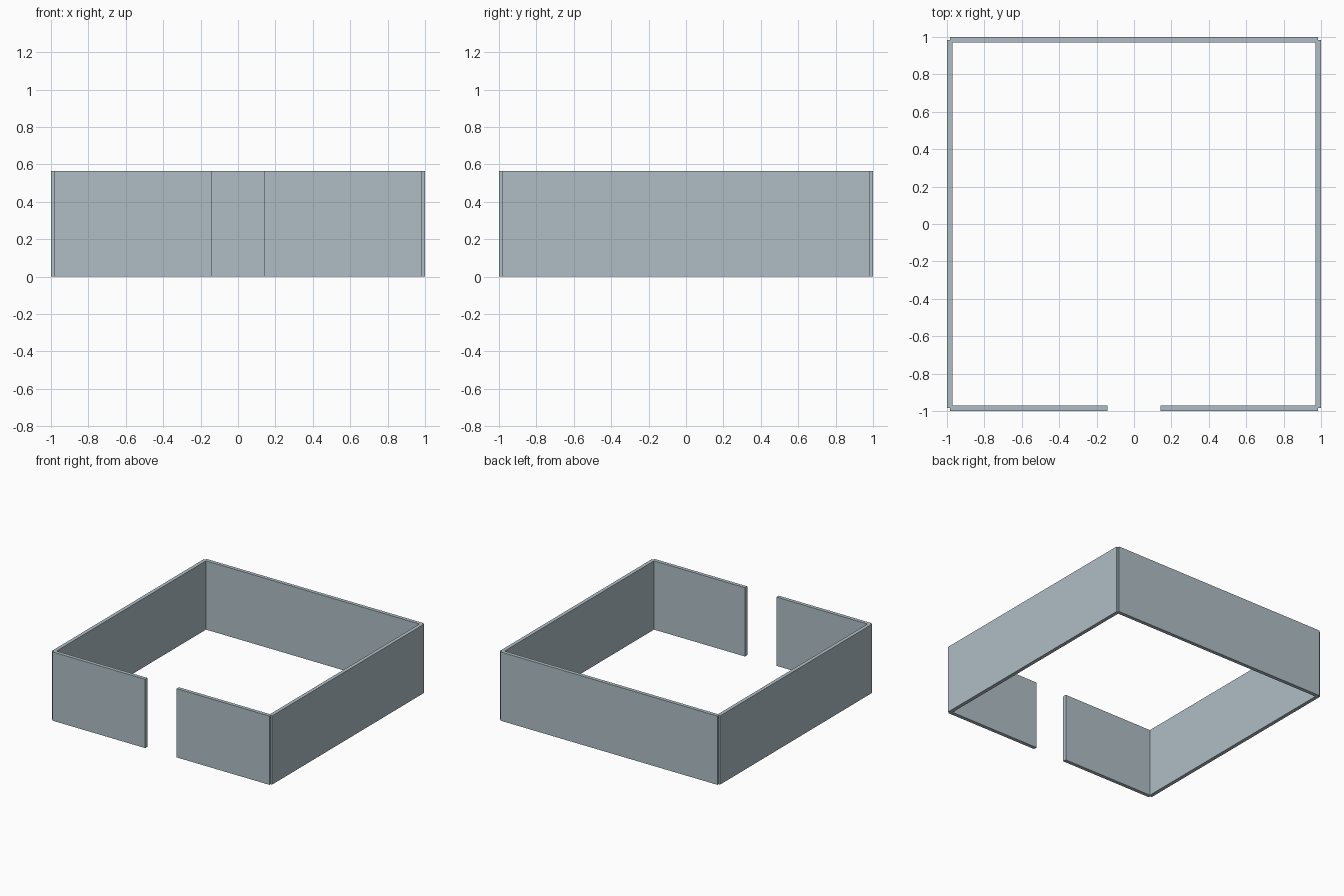
import bpy

if "Cube" in bpy.data.objects:
    bpy.data.objects.remove(bpy.data.objects["Cube"])

HEIGHT = 0.565   # wall height
THICK = 0.03     # wall thickness
MID = 1 - THICK / 2   # wall centre line
GAP = 0.143      # half width of the doorway

mat = bpy.data.materials.new("pale blue grey")
mat.diffuse_color = (0.434, 0.515, 0.558, 1)
mat.use_nodes = True
mat.node_tree.nodes["Principled BSDF"].inputs["Base Color"].default_value = mat.diffuse_color


def wall(name, x0, x1, y0, y1):
    bpy.ops.mesh.primitive_cube_add(size=1, location=((x0 + x1) / 2, (y0 + y1) / 2, HEIGHT / 2))
    ob = bpy.context.object
    ob.name = name
    ob.scale = (x1 - x0, y1 - y0, HEIGHT)
    bpy.ops.object.transform_apply(location=False, rotation=False, scale=True)
    ob.data.materials.append(mat)


# Back wall and the two side walls, each ending on its neighbour's centre line
wall("back_wall", -MID, MID, 1 - THICK, 1)
wall("left_wall", -1, -1 + THICK, -MID, MID)
wall("right_wall", 1 - THICK, 1, -MID, MID)

# Front wall halves on either side of the doorway
wall("front_wall_left", -MID, -GAP, -1, -1 + THICK)
wall("front_wall_right", GAP, MID, -1, -1 + THICK)
